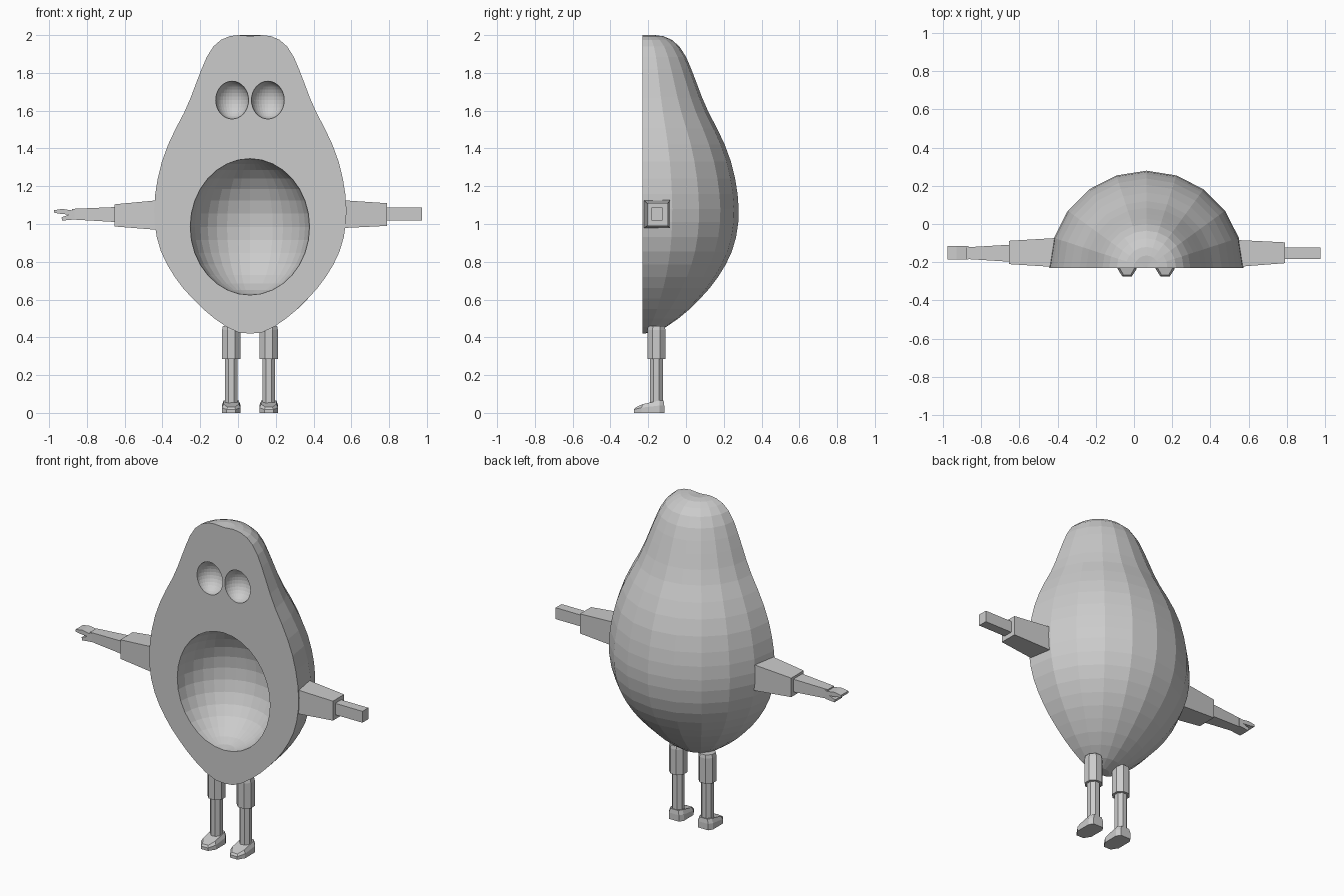
import bpy, bmesh, math

if "Cube" in bpy.data.objects:
    bpy.data.objects.remove(bpy.data.objects["Cube"])

grey = bpy.data.materials.new("light grey")
grey.diffuse_color = (0.6, 0.6, 0.6, 1)
grey.use_nodes = True
grey.node_tree.nodes["Principled BSDF"].inputs["Base Color"].default_value = grey.diffuse_color
CX, FACE_Y = 0.065, -0.23      # body axis and flat front plane


def finish(name, bm):
    bmesh.ops.recalc_face_normals(bm, faces=bm.faces)
    me = bpy.data.meshes.new(name)
    bm.to_mesh(me)
    bm.free()
    me.materials.append(grey)
    ob = bpy.data.objects.new(name, me)
    bpy.context.collection.objects.link(ob)
    return ob


def loft(name, rings):
    """Closed solid through a list of equal-length point rings."""
    bm = bmesh.new()
    rs = [[bm.verts.new(p) for p in r] for r in rings]
    n = len(rs[0])
    for a, b in zip(rs, rs[1:]):
        for i in range(n):
            j = (i + 1) % n
            bm.faces.new((a[i], a[j], b[j], b[i]))
    bm.faces.new(rs[0])
    bm.faces.new(rs[-1])
    return finish(name, bm)


def box_ring(x, y0, y1, z0, z1):
    return [(x, y0, z0), (x, y1, z0), (x, y1, z1), (x, y0, z1)]


def octagon(x, y, z, r):
    k = r / math.cos(math.pi / 8)
    return [(x + k * math.cos(math.pi * (i + .5) / 4),
             y + k * math.sin(math.pi * (i + .5) / 4), z) for i in range(8)]


# body: half-turn of a pear profile (radius, height), closed by a flat front
profile = [(.06, .425), (.125, .455), (.19, .50), (.25, .55), (.305, .605),
           (.355, .66), (.40, .72), (.44, .785), (.473, .855), (.495, .93),
           (.507, 1.01), (.509, 1.08), (.503, 1.16), (.49, 1.24),
           (.468, 1.33), (.435, 1.42), (.395, 1.505), (.35, 1.59),
           (.315, 1.67), (.285, 1.75), (.258, 1.82), (.23, 1.885),
           (.195, 1.94), (.155, 1.975), (.11, 1.994), (.065, 2.0)]
N = 10
bm = bmesh.new()
rows = [[bm.verts.new((CX + r * math.cos(math.pi * i / N),
                       FACE_Y + r * math.sin(math.pi * i / N), z))
         for i in range(N + 1)] for r, z in profile]
low = bm.verts.new((CX, FACE_Y, .42))
top = bm.verts.new((CX, FACE_Y, 1.995))
for a, b in zip(rows, rows[1:]):
    for i in range(N):
        bm.faces.new((a[i], a[i + 1], b[i + 1], b[i]))
for i in range(N):
    bm.faces.new((low, rows[0][i + 1], rows[0][i]))
    bm.faces.new((top, rows[-1][i], rows[-1][i + 1]))
bm.faces.new([low] + [r[0] for r in rows] + [top] + [r[-1] for r in reversed(rows)])
body = finish("body", bm)

# belly hollow and eye sockets, cut with scaled spheres
for label, x, z, rx, ry, rz in (("belly_cutter", .063, .985, .316, .316, .361),
                                ("eye_cutter_left", -.031, 1.656, .087, .087, .1),
                                ("eye_cutter_right", .158, 1.656, .087, .087, .1)):
    bm = bmesh.new()
    bmesh.ops.create_uvsphere(bm, u_segments=32, v_segments=16, radius=1)
    for v in bm.verts:
        v.co = (x + v.co.x * rx, FACE_Y + .0007 + v.co.y * ry, z + v.co.z * rz)
    cutter = finish(label, bm)
    cutter.hide_render = True
    mod = body.modifiers.new(label, 'BOOLEAN')
    mod.operation, mod.solver, mod.object = 'DIFFERENCE', 'EXACT', cutter
    bpy.context.view_layer.objects.active = body
    bpy.ops.object.modifier_apply(modifier=label)
    bpy.data.objects.remove(cutter)

# left arm (viewer's left) with an open hand
loft("left_upper_arm", [box_ring(-.40, -.226, -.073, .967, 1.128),
                        box_ring(-.655, -.21, -.088, .987, 1.104)])
loft("left_forearm", [box_ring(-.64, -.198, -.108, 1.01, 1.09),
                      box_ring(-.88, -.183, -.122, 1.024, 1.08)])
hand = [(-.865, 1.024), (-.93, 1.018), (-.935, 1.035), (-.895, 1.05),
        (-.935, 1.053), (-.975, 1.06), (-.975, 1.073), (-.93, 1.08),
        (-.88, 1.072), (-.865, 1.078)]
loft("left_hand", [[(x, y, z) for x, z in hand] for y in (-.187, -.115)])

# right arm
loft("right_upper_arm", [box_ring(.52, -.226, -.083, .977, 1.128),
                         box_ring(.79, -.205, -.096, .99, 1.11)])
loft("right_forearm", [box_ring(.77, -.182, -.124, 1.018, 1.088),
                       box_ring(.975, -.182, -.124, 1.018, 1.088)])

# legs and feet
plan = [(-.05, -.235), (-.024, -.275), (.024, -.275), (.05, -.235),
        (.05, -.14), (.034, -.115), (-.034, -.115), (-.05, -.14)]


def foot_height(y):
    return .03 + .035 * min(1, (y + .275) / .085)


for side, x in (("left", -.036), ("right", .163)):
    loft(side + "_thigh", [octagon(x, -.157, .285, .048),
                           octagon(x, -.157, .44, .048),
                           octagon(x, -.157, .46, .044)])
    loft(side + "_shin", [octagon(x, -.157, .04, .034),
                          octagon(x, -.157, .30, .034)])
    loft(side + "_foot", [
        [(x + u, y, 0) for u, y in plan],
        [(x + u, y, .6 * foot_height(y)) for u, y in plan],
        [(x + u * .8, -.16 + (y + .16) * .92, foot_height(y)) for u, y in plan]])
